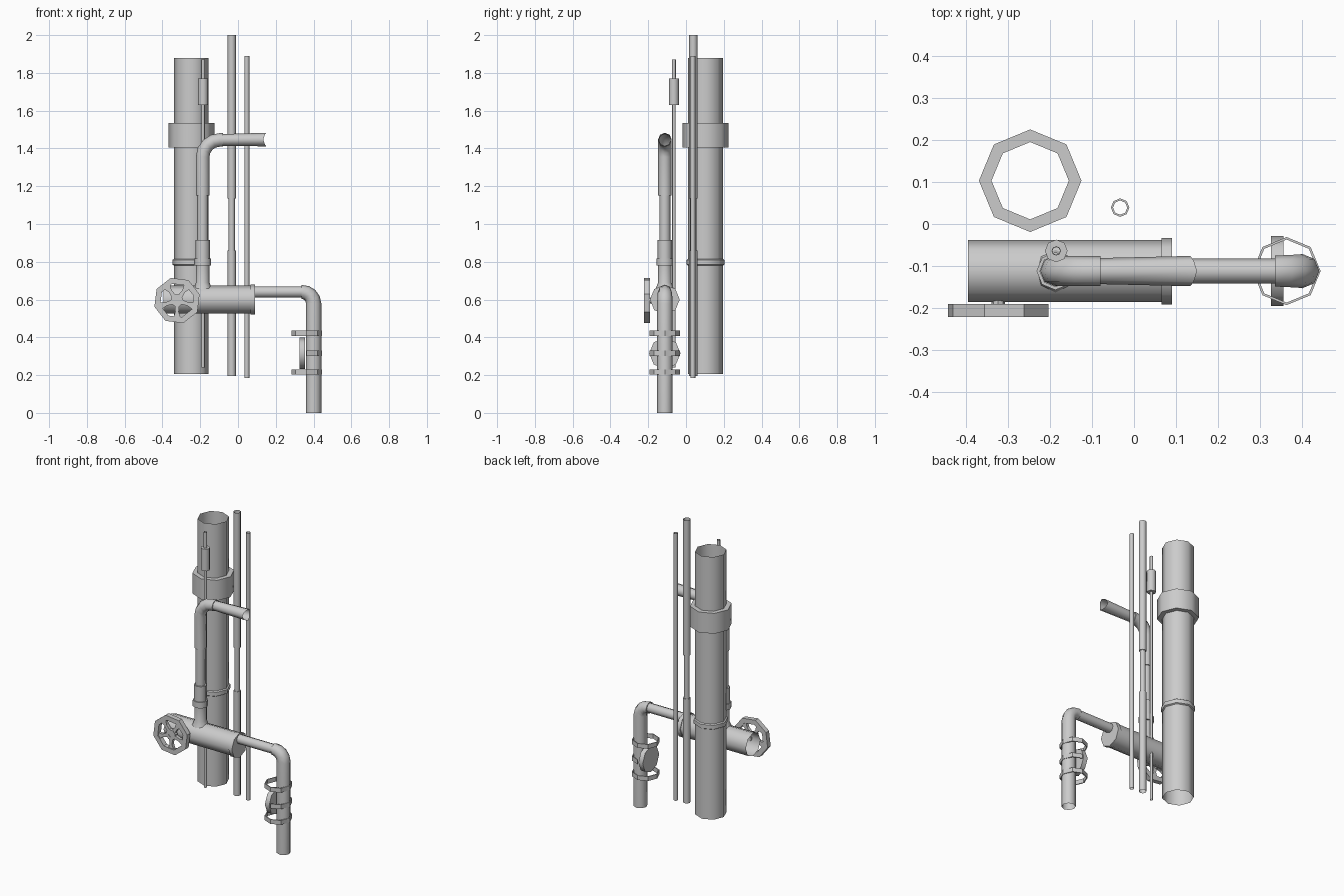
import bpy
import math
from math import cos, sin, pi, radians
from mathutils import Vector, Matrix

if "Cube" in bpy.data.objects:
    bpy.data.objects.remove(bpy.data.objects["Cube"])

PY = -0.112  # depth of the front pipework


def make(name, verts, faces, smooth=True):
    me = bpy.data.meshes.new(name)
    me.from_pydata([tuple(v) for v in verts], [], faces)
    me.update()
    ob = bpy.data.objects.new(name, me)
    bpy.context.collection.objects.link(ob)
    if smooth:
        bpy.ops.object.select_all(action='DESELECT')
        ob.select_set(True)
        bpy.context.view_layer.objects.active = ob
        bpy.ops.object.shade_smooth_by_angle(angle=radians(50))
    return ob


def tube(name, rings, y, cap_start=False, cap_end=False, n=8):
    """Skin of rings (x, z, radius, direction in degrees within the XZ plane)."""
    verts, faces = [], []
    for x, z, r, deg in rings:
        u = Vector((-sin(radians(deg)), 0, cos(radians(deg))))
        for i in range(n):
            t = 2 * pi * i / n
            verts.append(Vector((x, y, z)) + u * r * cos(t) + Vector((0, r * sin(t), 0)))
    for k in range(len(rings) - 1):
        for i in range(n):
            j = (i + 1) % n
            faces.append((k * n + i, k * n + j, (k + 1) * n + j, (k + 1) * n + i))
    if cap_start:
        faces.append(tuple(range(n))[::-1])
    if cap_end:
        faces.append(tuple(range((len(rings) - 1) * n, len(rings) * n)))
    return make(name, verts, faces)


def upright(name, x, y, profile, **kw):
    return tube(name, [(x, z, r, 90) for r, z in profile], y, **kw)


def band(name, centre, r_in, r_out, depth, rot=Matrix(), start=0, count=8, n=8):
    """Solid octagonal ring (or part of one) around local z."""
    verts, faces = [], []
    closed = count == n
    for k in range(count if closed else count + 1):
        t = radians(start) + 2 * pi * k / n
        for r, h in ((r_in, -1), (r_out, -1), (r_out, 1), (r_in, 1)):
            verts.append(Vector(centre) + rot @ Vector((r * cos(t), r * sin(t), h * depth / 2)))
    m = len(verts) // 4
    for k in range(count):
        a, b = k * 4, (k + 1) % m * 4
        for i in range(4):
            j = (i + 1) % 4
            faces.append((a + i, b + i, b + j, a + j))
    if not closed:
        faces += [(0, 1, 2, 3), tuple(range(len(verts) - 4, len(verts)))[::-1]]
    return make(name, verts, faces, False)


# Large soil pipe with collar and lower joint ring
upright("large_pipe", -0.247, 0.103,
        [(0.092, 0.205), (0.092, 0.78), (0.1, 0.785), (0.1, 0.81), (0.092, 0.815),
         (0.092, 1.405), (0.122, 1.405), (0.122, 1.535), (0.092, 1.535), (0.092, 1.88)])

# Slim supply pipes behind
upright("stepped_pipe", -0.033, 0.039,
        [(0.022, 0.195), (0.022, 0.86), (0.017, 0.86), (0.017, 1.135), (0.022, 1.135), (0.022, 2.0)])
upright("thin_pipe", 0.047, 0.036, [(0.013, 0.185), (0.013, 1.89)])

# Thin rod with sleeve
upright("sleeved_rod", -0.185, -0.064,
        [(0.009, 0.24), (0.009, 1.63), (0.027, 1.63), (0.027, 1.77), (0.01, 1.77), (0.01, 1.87)])

# Horizontal main barrel with end flange
tube("main_barrel", [(-0.395, 0.6, 0.074, 0), (0.066, 0.6, 0.074, 0), (0.066, 0.6, 0.079, 0),
                     (0.09, 0.6, 0.079, 0)], PY, cap_end=True)

# Riser with rings, elbow and open arm
riser = [(-0.187, z, r, 90) for r, z in
         [(0.052, 0.65), (0.036, 0.69), (0.036, 0.78), (0.045, 0.78), (0.045, 0.818), (0.038, 0.818),
          (0.038, 0.915), (0.029, 0.915), (0.029, 1.15), (0.036, 1.15)]]
for k in range(5):
    t = pi / 2 * k / 4
    riser.append((-0.097 - 0.09 * cos(t), 1.355 + 0.09 * sin(t), 0.036, 90 - 22.5 * k))
riser += [(-0.08, 1.445, 0.036, 0), (-0.08, 1.445, 0.031, 0), (0.15, 1.447, 0.036, 0)]
arm = tube("riser_and_arm", riser, PY)
for v in arm.data.vertices[-8:]:  # saddle-cut mouth
    v.co.x -= 0.016 * ((v.co.y - PY) / 0.036) ** 2

# Outlet pipe, elbow and drop pipe to the ground
outlet = [(0.09, 0.64, 0.03, 0), (0.335, 0.64, 0.03, 0), (0.335, 0.64, 0.037, 0)]
for k in range(5):
    t = pi / 2 * k / 4
    outlet.append((0.34 + 0.06 * sin(t), 0.58 + 0.06 * cos(t), 0.037 + 0.001 * k, -22.5 * k))
outlet.append((0.4, 0.0, 0.041, -90))
tube("outlet_and_drop_pipe", outlet, PY)

# Clamps around the drop pipe, and the round plate they hold
for i, z in enumerate((0.216, 0.421)):
    band(f"clamp_{i + 1}", (0.363, PY, z), 0.075, 0.081, 0.028)
band("clamp_middle", (0.363, PY, 0.316), 0.075, 0.081, 0.028, start=-90, count=4)
tube("round_plate", [(0.326, 0.315, 0.083, 0), (0.356, 0.315, 0.083, 0)], PY,
     cap_start=True, cap_end=True)

# Handwheel: rim, hub, spokes and stem
WX, WY, WZ = -0.323, -0.206, 0.595
face_front = Matrix.Rotation(radians(90), 4, 'X')
band("handwheel_rim", (WX, WY, WZ), 0.092, 0.124, 0.031, face_front, start=15.5)
band("handwheel_hub", (WX, WY, WZ), 0.014, 0.034, 0.024, face_front, start=15.5)
for k in range(5):
    rot = Matrix.Translation((WX, WY, WZ)) @ Matrix.Rotation(radians(90 + 72 * k), 4, 'Y')
    outline = [(0.026, -0.012), (0.06, -0.009), (0.096, -0.021),
               (0.096, 0.021), (0.06, 0.009), (0.026, 0.012)]
    verts = [rot @ Vector((a, d, b)) for d in (-0.01, 0.01) for a, b in outline]
    faces = [tuple(range(6)), tuple(range(11, 5, -1))]
    faces += [(i, i + 6, (i + 1) % 6 + 6, (i + 1) % 6) for i in range(6)]
    make(f"handwheel_spoke_{k + 1}", verts, faces, False)
band("handwheel_stem", (WX, -0.195, WZ), 0.001, 0.016, 0.04, face_front)
